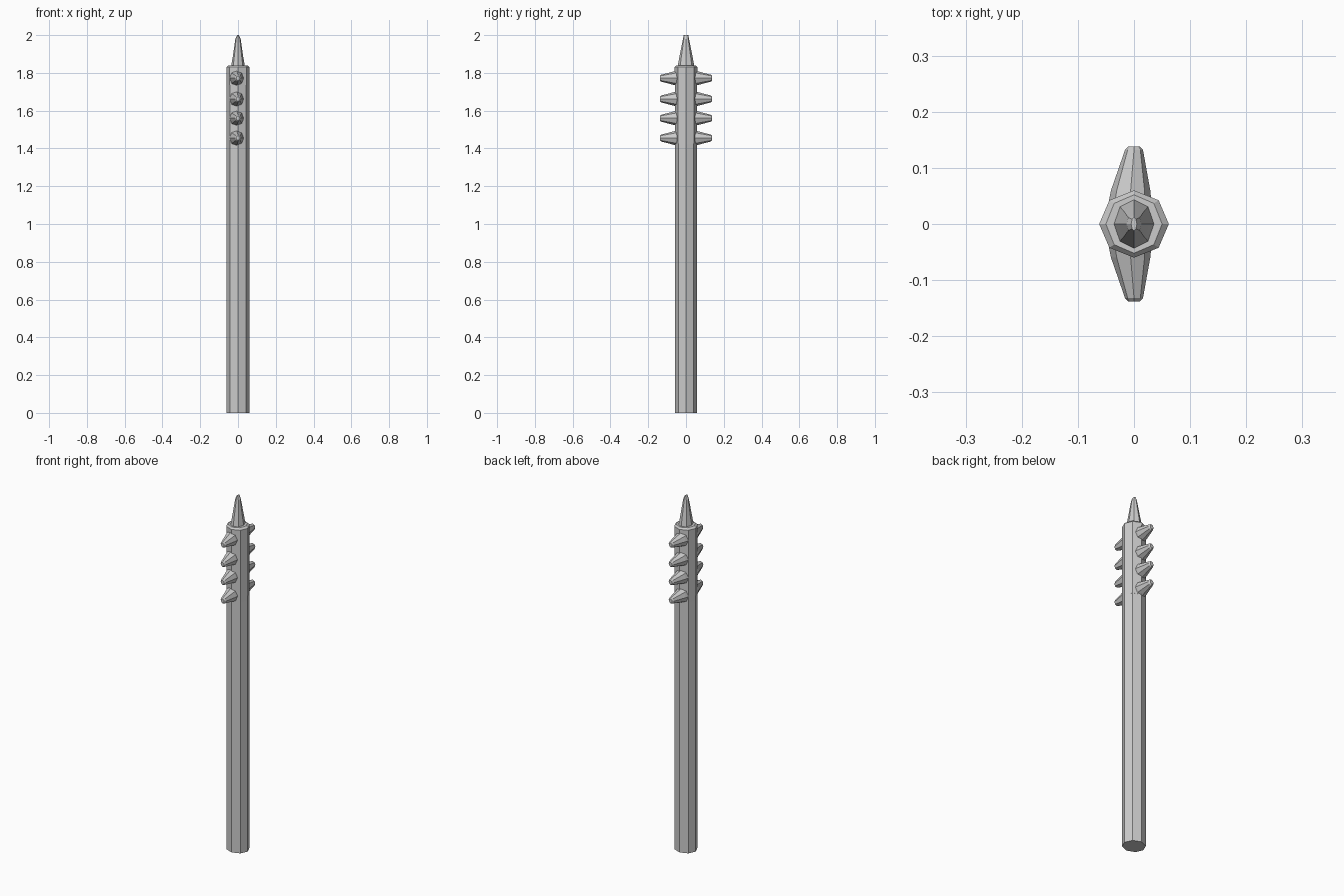
import bpy, bmesh, math
from mathutils import Matrix

if "Cube" in bpy.data.objects:
    bpy.data.objects.remove(bpy.data.objects["Cube"])


def loft(name, rings, sides, matrix=Matrix()):
    """Skin elliptical rings (cx, rx, ry, z) into a closed flat-shaded solid."""
    bm = bmesh.new()
    loops = []
    for cx, rx, ry, z in rings:
        loops.append([bm.verts.new((cx + rx * math.cos(2 * math.pi * i / sides),
                                    ry * math.sin(2 * math.pi * i / sides), z))
                      for i in range(sides)])
    for a, b in zip(loops, loops[1:]):
        for i in range(sides):
            j = (i + 1) % sides
            bm.faces.new((a[i], a[j], b[j], b[i]))
    bm.faces.new(loops[0][::-1])
    bm.faces.new(loops[-1])
    bm.transform(matrix)
    bmesh.ops.recalc_face_normals(bm, faces=bm.faces)
    mesh = bpy.data.meshes.new(name)
    bm.to_mesh(mesh)
    bm.free()
    obj = bpy.data.objects.new(name, mesh)
    bpy.context.collection.objects.link(obj)
    return obj


# Octagonal shaft with the head sleeve and its small top chamfer
loft("shaft", [(0, 0.061, 0.057, 0), (0, 0.061, 0.057, 1.42)], 8)
loft("head_sleeve", [(0, 0.061, 0.058, 1.42), (0, 0.062, 0.06, 1.83),
                     (0, 0.05, 0.052, 1.84)], 8)

# Top spike with a blunt, narrow tip
loft("top_spike", [(0, 0.038, 0.046, 1.825), (0, 0.027, 0.034, 1.89),
                   (0, 0.014, 0.016, 1.98), (0, 0.005, 0.012, 2.0)], 8)

# Rows of side spikes on the front and back
for side, label in ((-1, "front"), (1, "back")):
    for n, z in enumerate((1.455, 1.56, 1.662, 1.772)):
        place = Matrix.Translation((0, 0, z)) @ Matrix.Rotation(-side * math.pi / 2, 4, 'X')
        loft(f"{label}_spike_{n + 1}",
             [(-0.007, 0.038, 0.043, 0.04), (-0.006, 0.035, 0.037, 0.06),
              (0, 0.016, 0.018, 0.132), (0, 0.010, 0.012, 0.138)], 8, place)
